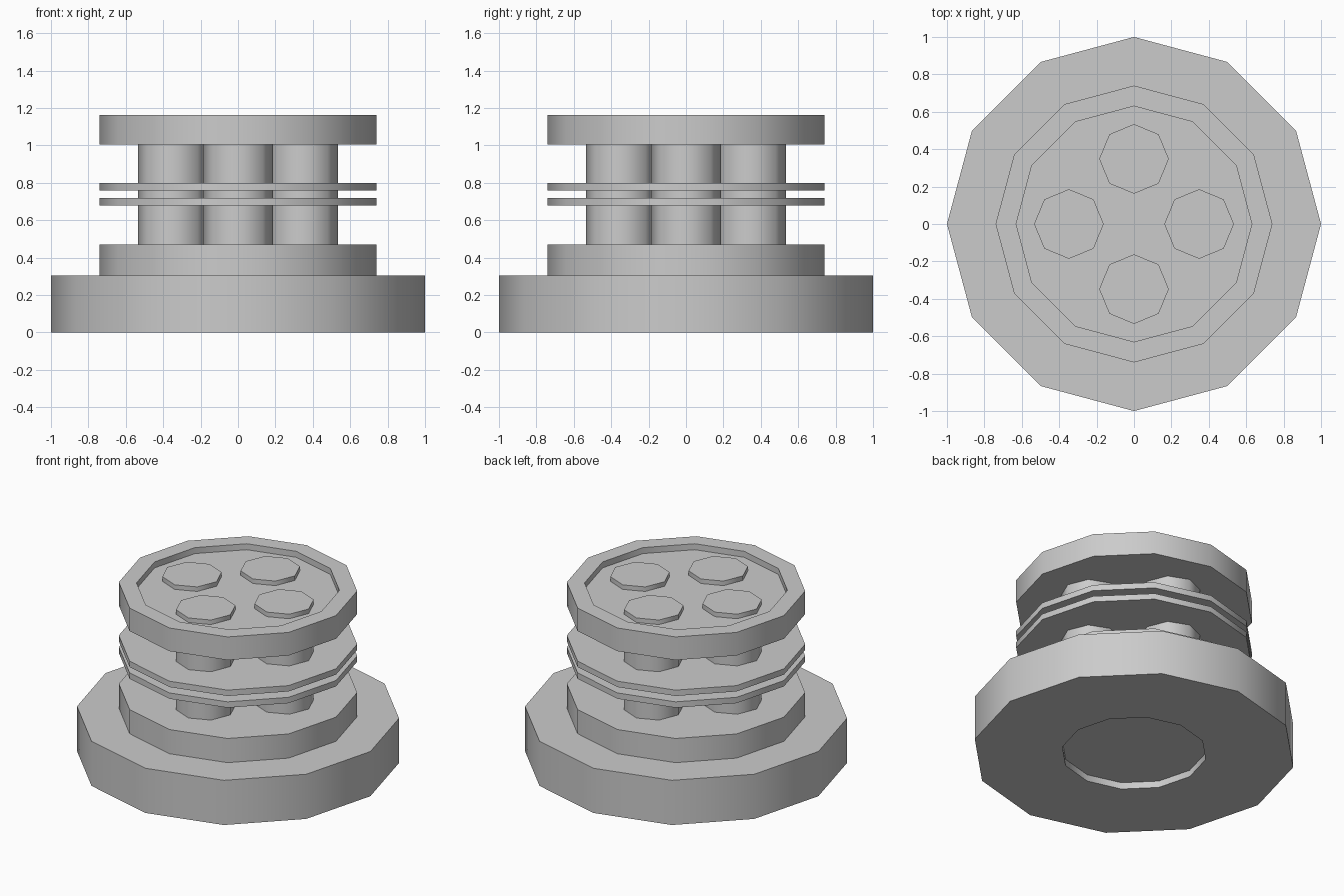
import bpy, bmesh, math

if "Cube" in bpy.data.objects:
    bpy.data.objects.remove(bpy.data.objects["Cube"])


def turned(name, profile, sides, centre=(0, 0)):
    """Sweep a (radius, z) profile round z, closing both ends with flat caps."""
    bm = bmesh.new()
    rings = []
    for r, z in profile:
        rings.append([bm.verts.new((r * math.cos(2 * math.pi * i / sides),
                                    r * math.sin(2 * math.pi * i / sides), z))
                      for i in range(sides)])
    for a, b in zip(rings, rings[1:]):
        for i in range(sides):
            j = (i + 1) % sides
            bm.faces.new((a[i], a[j], b[j], b[i]))
    bm.faces.new(rings[0][::-1])
    bm.faces.new(rings[-1])
    bmesh.ops.recalc_face_normals(bm, faces=bm.faces)
    mesh = bpy.data.meshes.new(name)
    bm.to_mesh(mesh)
    bm.free()
    obj = bpy.data.objects.new(name, mesh)
    obj.location = (centre[0], centre[1], 0)
    bpy.context.collection.objects.link(obj)
    # Soft shading round the sides, crisp rims
    bpy.ops.object.select_all(action='DESELECT')
    obj.select_set(True)
    bpy.context.view_layer.objects.active = obj
    bpy.ops.object.shade_smooth_by_angle(angle=math.radians(50))
    return obj


# Stepped base with a shallow recess underneath
turned("base", [(0.45, 0.045), (0.45, 0), (1, 0), (1, 0.305),
                (0.74, 0.305), (0.74, 0.47)], 12)

# Two thin plates
for name, z in (("lower_plate", 0.68), ("upper_plate", 0.76)):
    turned(name, [(0.74, z), (0.74, z + 0.04)], 12)

# Top cap with a raised rim
turned("top_cap", [(0.74, 1.005), (0.74, 1.163), (0.63, 1.163), (0.63, 1.122)], 12)

# Four columns, their ends showing inside the rim
for i in range(4):
    a = i * math.pi / 2
    turned(f"column_{i + 1}", [(0.186, 0.47), (0.186, 1.153)], 8,
           (0.348 * math.cos(a), 0.348 * math.sin(a)))
